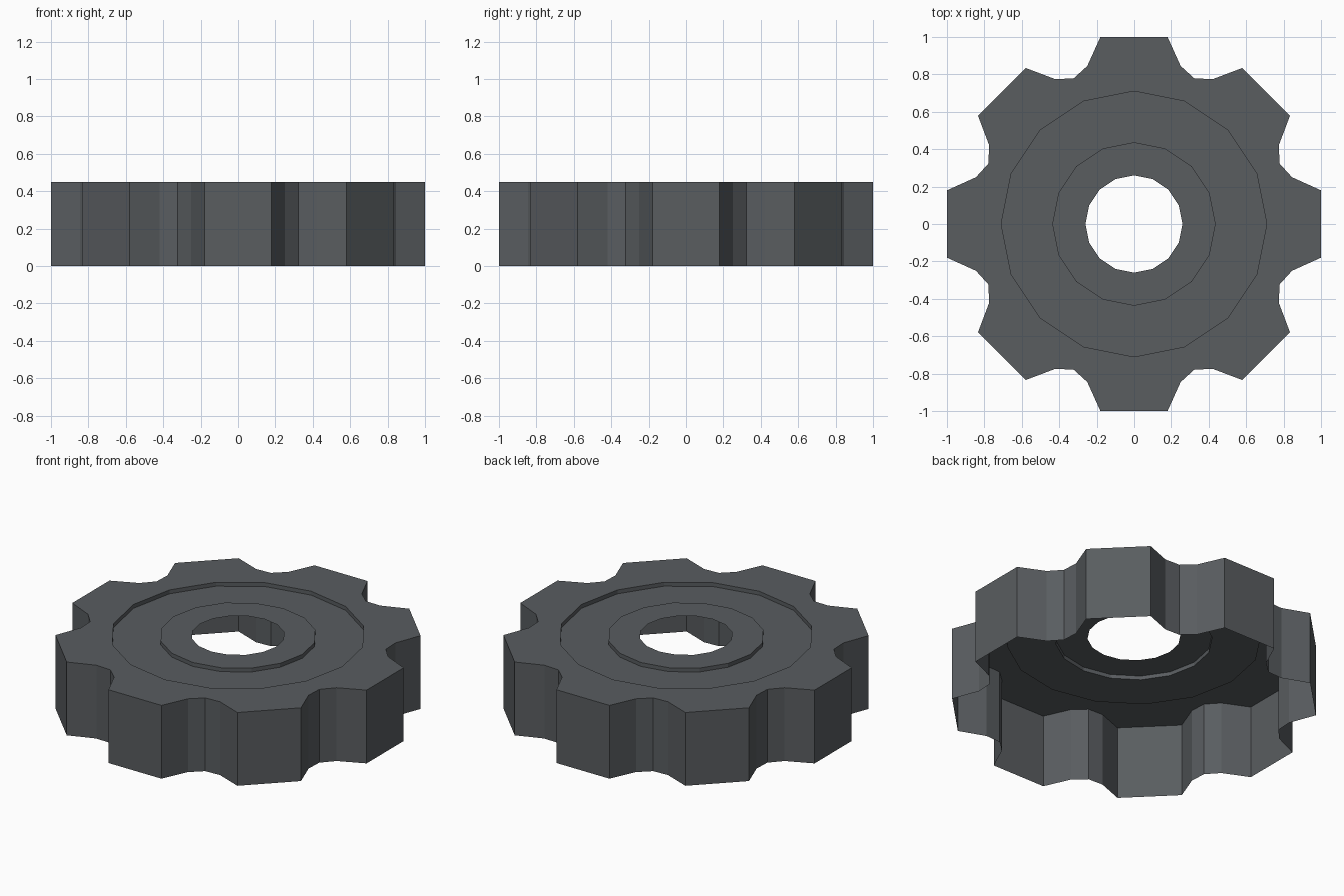
import bpy, bmesh
from math import sin, cos, radians

if "Cube" in bpy.data.objects:
    bpy.data.objects.remove(bpy.data.objects["Cube"], do_unlink=True)

TOP, FLOOR = 0.45, 0.426            # top face and recessed face heights
HOLE, HUB, DISH = 0.26, 0.437, 0.71   # ring radii
TEETH, SIDES = 8, 16

grey = bpy.data.materials.new("dark grey")
grey.use_nodes = True
colour = (0.100, 0.109, 0.117, 1)
grey.diffuse_color = colour
grey.node_tree.nodes["Principled BSDF"].inputs["Base Color"].default_value = colour


def polar(radius, degrees, z):
    a = radians(degrees)
    return (radius * cos(a), radius * sin(a), z)


def ring(bm, radius, z):
    return [bm.verts.new(polar(radius, 360 * k / SIDES, z)) for k in range(SIDES)]


def finish(bm, name):
    mesh = bpy.data.meshes.new(name)
    bm.to_mesh(mesh)
    bm.free()
    mesh.materials.append(grey)
    obj = bpy.data.objects.new(name, mesh)
    bpy.context.collection.objects.link(obj)
    return obj


def lathe(name, profile):
    """Sweep (radius, z) points, listed from the inside out, into bands."""
    bm = bmesh.new()
    rings = [ring(bm, r, z) for r, z in profile]
    for a, b in zip(rings, rings[1:]):
        for k in range(SIDES):
            n = (k + 1) % SIDES
            bm.faces.new((a[k], b[k], b[n], a[n]))
    return finish(bm, name)


# Raised hub around the open hole
lathe("hub_plate", [(HOLE, TOP), (HUB, TOP)])

# Shallow groove between hub and rim
lathe("recessed_ring", [(HUB, TOP), (HUB, FLOOR), (DISH, FLOOR), (DISH, TOP)])

# Toothed rim: flat top band and a thin skirt, open underneath
bm = bmesh.new()
tooth = [(1.016, -10.2), (1.016, 10.2), (0.881, 16.5), (0.843, 22.5), (0.881, 28.5)]
outline = [(r, a + 45 * t) for t in range(TEETH) for r, a in tooth]
upper = [bm.verts.new(polar(r, a, TOP)) for r, a in outline]
lower = [bm.verts.new(polar(r, a, 0)) for r, a in outline]
inner = ring(bm, DISH, TOP)
count = len(outline)
for i in range(count):
    n = (i + 1) % count
    bm.faces.new((lower[i], lower[n], upper[n], upper[i]))
for t in range(TEETH):
    edge = [upper[(5 * t + j) % count] for j in range(-2, 4)]
    back = [inner[(2 * t + j) % SIDES] for j in (1, 0, -1)]
    bm.faces.new(edge + back)
finish(bm, "toothed_rim")
